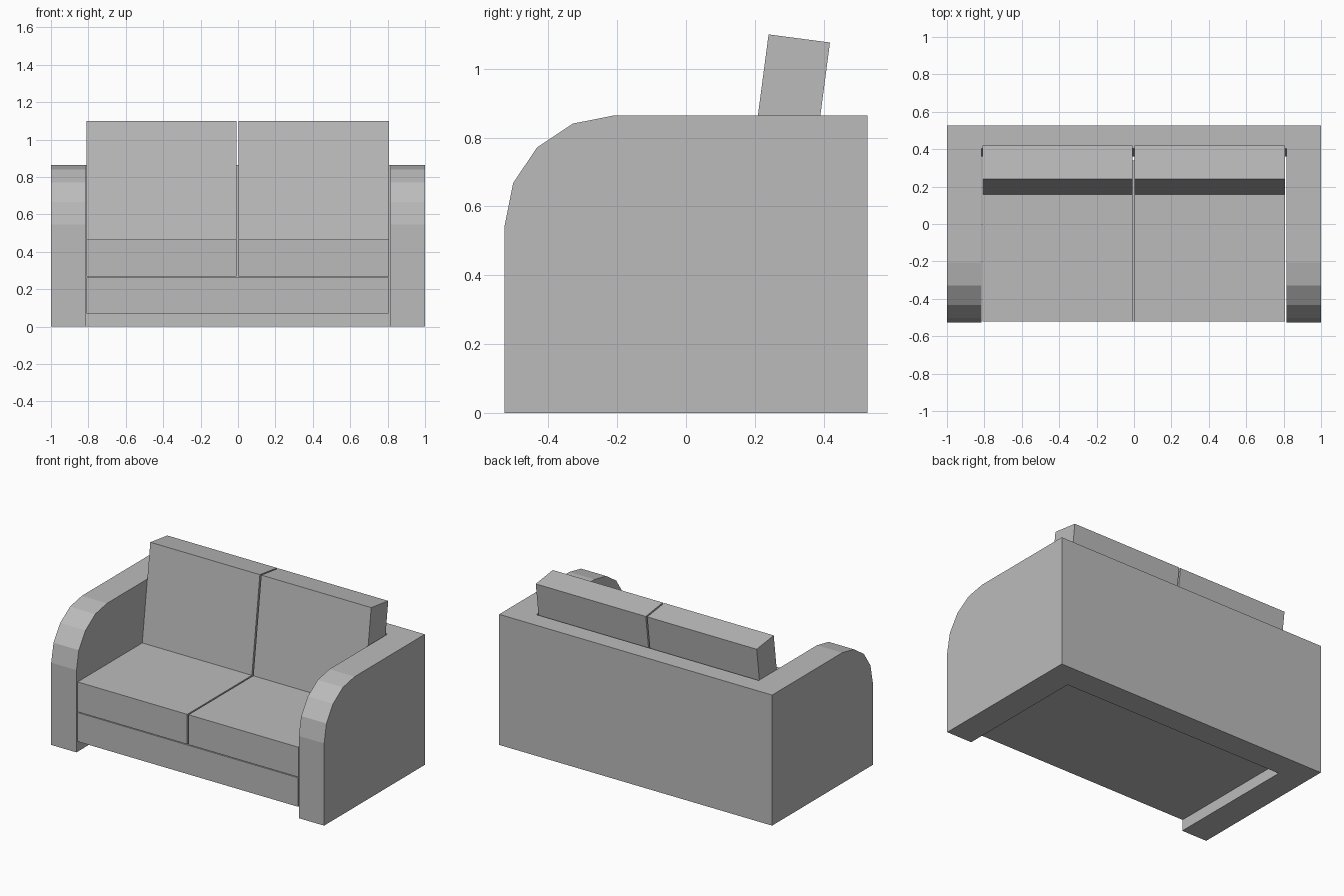
import bpy, bmesh, math
from mathutils import Matrix

cube = bpy.data.objects.get("Cube")
if cube:
    bpy.data.objects.remove(cube, do_unlink=True)

# Single upholstery colour
fabric = bpy.data.materials.new("grey_fabric")
fabric.use_nodes = True
fabric.diffuse_color = (0.5, 0.5, 0.5, 1)
fabric.node_tree.nodes["Principled BSDF"].inputs["Base Color"].default_value = (0.5, 0.5, 0.5, 1)


def extrude_profile(name, points, x0, x1):
    """Side profile of (y, z) points, extruded along x."""
    bm = bmesh.new()
    face = bm.faces.new([bm.verts.new((x0, y, z)) for y, z in points])
    new = bmesh.ops.extrude_face_region(bm, geom=[face])["geom"]
    moved = [v for v in new if isinstance(v, bmesh.types.BMVert)]
    bmesh.ops.translate(bm, verts=moved, vec=(x1 - x0, 0, 0))
    bmesh.ops.recalc_face_normals(bm, faces=bm.faces)
    mesh = bpy.data.meshes.new(name)
    bm.to_mesh(mesh)
    bm.free()
    mesh.materials.append(fabric)
    obj = bpy.data.objects.new(name, mesh)
    bpy.context.collection.objects.link(obj)
    return obj


def box(name, x0, x1, y0, y1, z0, z1):
    return extrude_profile(name, [(y0, z0), (y1, z0), (y1, z1), (y0, z1)], x0, x1)


# Frame: arms with rounded front tops and a back panel, hollowed in one cut
DEPTH, HEIGHT, RADIUS, INNER = 0.527, 0.865, 0.32, 0.815
outline = [(DEPTH, HEIGHT), (DEPTH, 0), (-DEPTH, 0)]
for i in range(5):
    a = math.radians(22.5 * i)
    outline.append((RADIUS - DEPTH - RADIUS * math.cos(a),
                    HEIGHT - RADIUS + RADIUS * math.sin(a)))
frame = extrude_profile("arms_and_back_frame", outline, -1, 1)
# The back panel leans slightly on its inner side
cutter = extrude_profile("frame_cutter",
                         [(-1, -0.1), (0.355, -0.1), (0.409, 1), (-1, 1)], -INNER, INNER)
cutter.hide_render = True
cut = frame.modifiers.new("seat_opening", 'BOOLEAN')
cut.operation = 'DIFFERENCE'
cut.solver = 'EXACT'
cut.object = cutter
bpy.context.view_layer.objects.active = frame
bpy.ops.object.modifier_apply(modifier=cut.name)
bpy.data.objects.remove(cutter, do_unlink=True)

# Seat base
box("seat_base", -0.811, 0.805, -0.52, 0.34, 0.07, 0.262)

# Seat and back cushions, one pair per side
lean = Matrix.Translation((0, 0.24, 1.1)) @ Matrix.Rotation(math.radians(-7.5), 4, 'X')
for side, x0, x1 in (("right", -0.811, -0.008), ("left", 0.002, 0.808)):
    box(side + "_seat_cushion", x0, x1, -0.52, 0.34, 0.267, 0.465)
    back = box(side + "_back_cushion", x0, x1, 0, 0.18, -0.645, 0)
    back.data.transform(lean)
